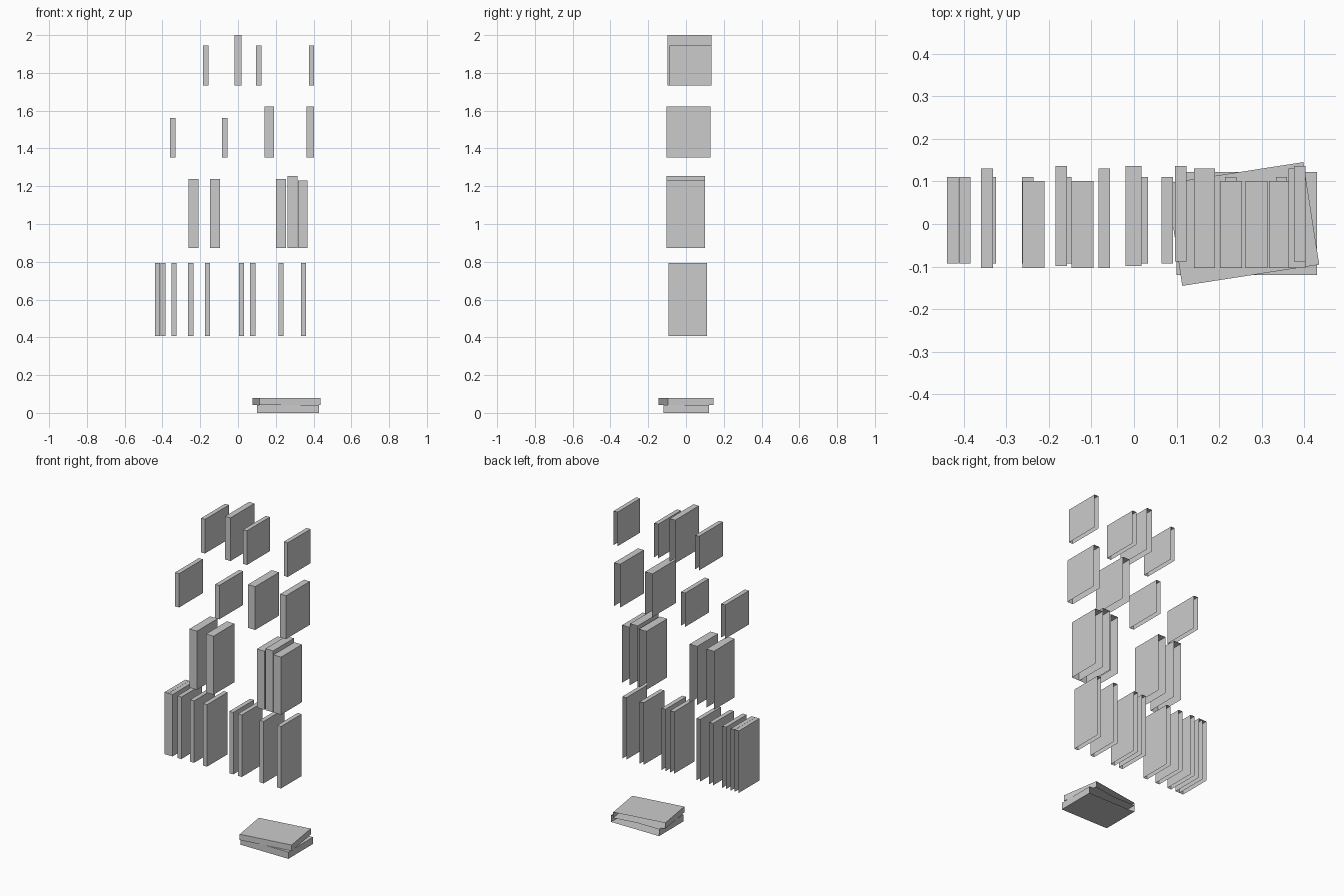
import bpy, bmesh
from math import radians
from mathutils import Matrix, Vector

if "Cube" in bpy.data.objects:
    bpy.data.objects.remove(bpy.data.objects["Cube"])


def book(name, size, centre, angle=0.0, open_sides=()):
    """Box shell with its hidden sides (given as outward normals) left open."""
    bm = bmesh.new()
    bmesh.ops.create_cube(bm, size=1.0)
    bm.normal_update()
    hidden = [f for f in bm.faces
              if any(f.normal.dot(Vector(n)) > 0.9 for n in open_sides)]
    bmesh.ops.delete(bm, geom=hidden, context='FACES')
    bmesh.ops.scale(bm, vec=size, verts=bm.verts)
    mesh = bpy.data.meshes.new(name)
    bm.to_mesh(mesh)
    bm.free()
    obj = bpy.data.objects.new(name, mesh)
    obj.matrix_world = Matrix.Translation(centre) @ Matrix.Rotation(angle, 4, 'Z')
    bpy.context.collection.objects.link(obj)


BACK, BOTTOM = (0, 1, 0), (0, 0, -1)


def standing(name, x, width, y0, y1, z0, z1):
    book(name, (width, y1 - y0, z1 - z0), (x, (y0 + y1) / 2, (z0 + z1) / 2),
         open_sides=(BACK, BOTTOM))


# Lowest shelf row: nine thin books of one size
for i, x in enumerate((-.426, -.398, -.338, -.25, -.161, .019, .078, .228, .347)):
    standing(f"thin_book_{i + 1}", x, .027, -.093, .11, .408, .793)

# Second row: thick books (x, top)
for i, (x, top) in enumerate(((-.236, 1.237), (-.121, 1.237), (.228, 1.237),
                              (.288, 1.255), (.343, 1.231))):
    standing(f"thick_book_{i + 1}", x, .052, -.104, .101, .873, top)

# Third row: (x, width, top)
for i, (x, w, top) in enumerate(((-.346, .028, 1.562), (-.070, .028, 1.562),
                                 (.166, .05, 1.621), (.383, .04, 1.621))):
    standing(f"medium_book_{i + 1}", x, w, -.104, .13, 1.352, top)

# Top row: (x, width, front, top)
for i, (x, w, y0, top) in enumerate(((-.171, .027, -.099, 1.944),
                                     (-.001, .037, -.099, 2.0),
                                     (.110, .027, -.088, 1.944),
                                     (.390, .027, -.088, 1.944))):
    standing(f"upper_book_{i + 1}", x, w, y0, .136, 1.732, top)

# Two books lying on the floor, the upper one turned
book("lower_flat_book", (.33, .242, .042), (.265, .001, .021), open_sides=(BACK,))
book("upper_flat_book", (.326, .244, .036), (.256, 0, .06), radians(8.8),
     open_sides=(BACK,))
